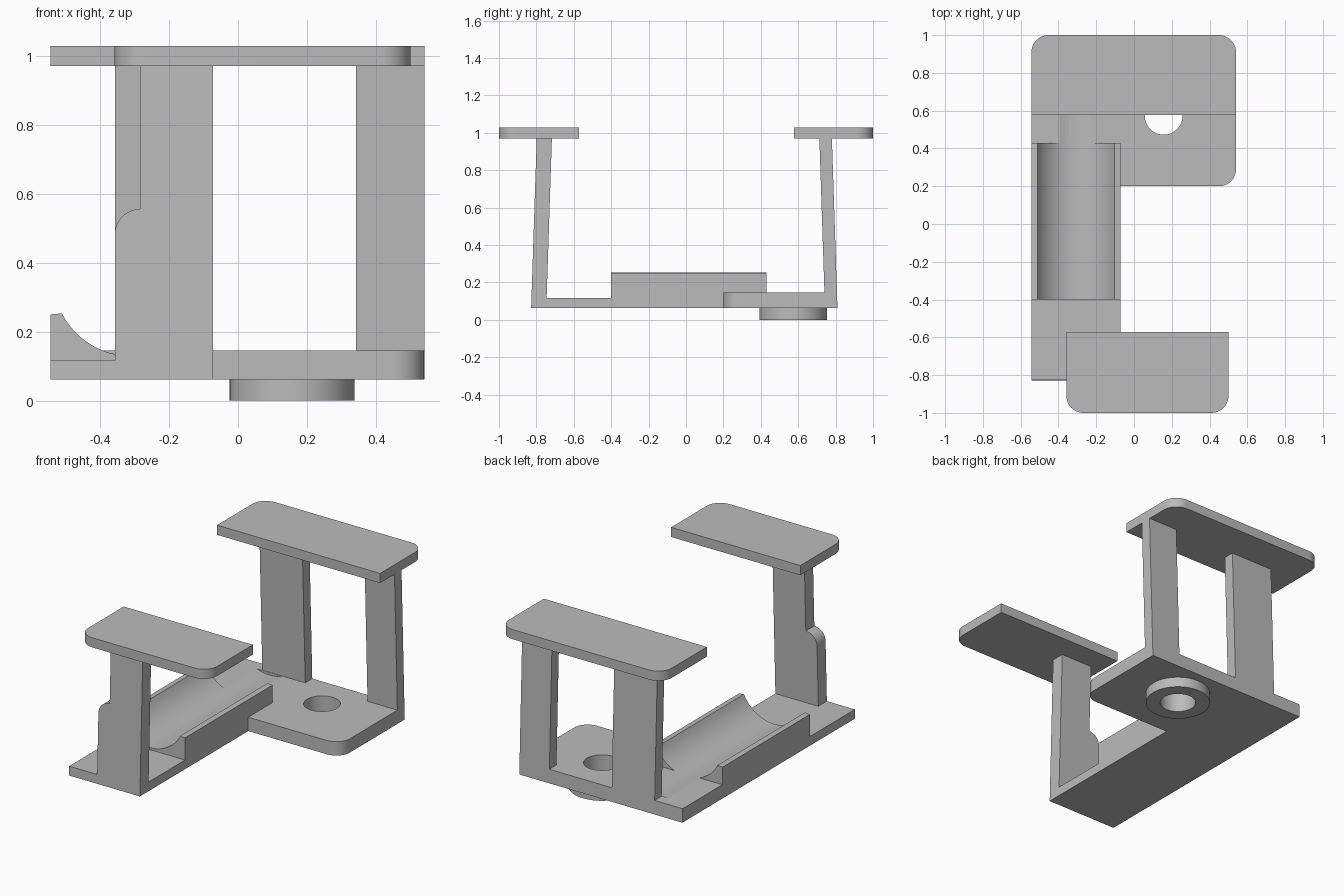
import bpy
import bmesh
from math import radians, sin, cos, asin, pi
from mathutils import Vector

cube = bpy.data.objects.get("Cube")
if cube:
    bpy.data.objects.remove(cube, do_unlink=True)

grey = bpy.data.materials.new("light grey")
grey.use_nodes = True
grey.diffuse_color = (0.5, 0.5, 0.5, 1)
grey.node_tree.nodes["Principled BSDF"].inputs["Base Color"].default_value = (0.5, 0.5, 0.5, 1)

LEFT, INNER, RIGHT = -0.543, -0.072, 0.54   # x limits of the frame
BOTTOM, ARM_TOP, PLATE_TOP = 0.062, 0.117, 0.145
SHELF_LOW, SHELF_TOP = 0.97, 1.028
GROOVE_X, GROOVE_Z, GROOVE_R = -0.3075, 0.357, 0.228
HOLE_X, HOLE_Y = 0.157, 0.573


def prism(name, outline, axis, start, end):
    """Extrude a 2D outline along x, y or z."""
    place = {"x": lambda a, b, t: (t, a, b),
             "y": lambda a, b, t: (a, t, b),
             "z": lambda a, b, t: (a, b, t)}[axis]
    bm = bmesh.new()
    face = bm.faces.new([bm.verts.new(place(a, b, start)) for a, b in outline])
    extruded = bmesh.ops.extrude_face_region(bm, geom=[face])["geom"]
    moved = [v for v in extruded if isinstance(v, bmesh.types.BMVert)]
    bmesh.ops.translate(bm, verts=moved, vec=place(0, 0, end - start))
    bmesh.ops.recalc_face_normals(bm, faces=bm.faces)
    mesh = bpy.data.meshes.new(name)
    bm.to_mesh(mesh)
    bm.free()
    mesh.materials.append(grey)
    obj = bpy.data.objects.new(name, mesh)
    bpy.context.collection.objects.link(obj)
    return obj


def rounded(points, corners, radius, steps=10):
    """Round the listed right-angled corners of an outline."""
    result = []
    for i, point in enumerate(points):
        p = Vector(point)
        if i not in corners:
            result.append(p)
            continue
        d1 = (Vector(points[i - 1]) - p).normalized()
        d2 = (Vector(points[(i + 1) % len(points)]) - p).normalized()
        for k in range(steps + 1):
            a = k / steps * pi / 2
            result.append(p + radius * (d1 + d2 - d2 * cos(a) - d1 * sin(a)))
    return result


def rect(x0, x1, y0, y1):
    return [(x0, y0), (x1, y0), (x1, y1), (x0, y1)]


def circle(x, y, r, n=64):
    return [(x + r * cos(2 * pi * k / n), y + r * sin(2 * pi * k / n)) for k in range(n)]


def cut(obj, cutter):
    cutter.hide_render = True
    cutter.hide_viewport = True
    mod = obj.modifiers.new("cut " + cutter.name, "BOOLEAN")
    mod.operation = "DIFFERENCE"
    mod.solver = "EXACT"
    mod.object = cutter


def lean(z):
    """How far the uprights tilt inward at a given height."""
    return 0.03 * (z - BOTTOM) / (SHELF_LOW - BOTTOM)


def slant_end(obj, y_end, side):
    """Tilt the outer end of a floor part in line with its upright."""
    for v in obj.data.vertices:
        if abs(v.co.y - y_end) < 0.001:
            v.co.y -= side * lean(v.co.z)


def upright(name, outline, side, outer, inner):
    """Extrude an x-z outline to the leaning slab of an upright."""
    post = prism(name, outline, "y", side * inner, side * outer)
    for v in post.data.vertices:
        v.co.y -= side * lean(v.co.z)
    return post


# Floor arm at the front
arm = prism("front_arm", rect(LEFT, INNER, -0.828, -0.4), "z", BOTTOM, ARM_TOP)
slant_end(arm, -0.828, -1)

# Cradle with a round channel
half = asin(0.203 / GROOVE_R)
channel = [(GROOVE_X + GROOVE_R * sin(a), GROOVE_Z - GROOVE_R * cos(a))
           for a in [half * (1 - k / 12) for k in range(25)]]
cradle = prism("cradle", [(LEFT, BOTTOM), (INNER, BOTTOM), (INNER, 0.25)] + channel
               + [(LEFT, 0.25)], "y", -0.4, 0.43)

# Rear floor plate with its bored boss
plate = prism("rear_plate", rounded(
    [(LEFT, 0.43), (INNER, 0.43), (INNER, 0.2), (RIGHT, 0.2), (RIGHT, 0.81), (LEFT, 0.81)],
    [3], 0.09), "z", BOTTOM, PLATE_TOP)
slant_end(plate, 0.81, 1)
boss = prism("boss", circle(HOLE_X, HOLE_Y, 0.181), "z", 0, BOTTOM)
bore = prism("bore_cutter", circle(HOLE_X, HOLE_Y, 0.1), "z", -0.1, 0.3)
groove = prism("groove_cutter", circle(GROOVE_X, GROOVE_Z, GROOVE_R, 72), "y", 0.4, 0.738)
cut(plate, bore)
cut(plate, groove)
cut(boss, bore)

# Uprights: the front one has a rounded shoulder
shoulder = rounded([(-0.357, ARM_TOP), (INNER, ARM_TOP), (INNER, SHELF_LOW),
                    (-0.284, SHELF_LOW), (-0.284, 0.555), (-0.357, 0.555)], [5], 0.0725)
upright("front_upright", shoulder, -1, 0.828, 0.747)
for name, x0, x1 in (("rear_right_upright", -0.357, INNER), ("rear_left_upright", 0.342, RIGHT)):
    upright(name, rect(x0, x1, PLATE_TOP, SHELF_LOW), 1, 0.81, 0.743)

# Top shelves, rounded on their outer corners
prism("front_shelf", rounded(rect(-0.358, 0.5, -1, -0.573), [0, 1], 0.09),
      "z", SHELF_LOW, SHELF_TOP)
prism("rear_shelf", rounded(rect(LEFT, RIGHT, 0.577, 1), [2, 3], 0.09),
      "z", SHELF_LOW, SHELF_TOP)

# Smooth the curves, keep the edges sharp
bpy.ops.object.select_all(action="DESELECT")
for obj in bpy.context.collection.objects:
    if obj.type == "MESH" and not obj.hide_render:
        obj.select_set(True)
        bpy.context.view_layer.objects.active = obj
bpy.ops.object.shade_smooth_by_angle(angle=radians(30))
